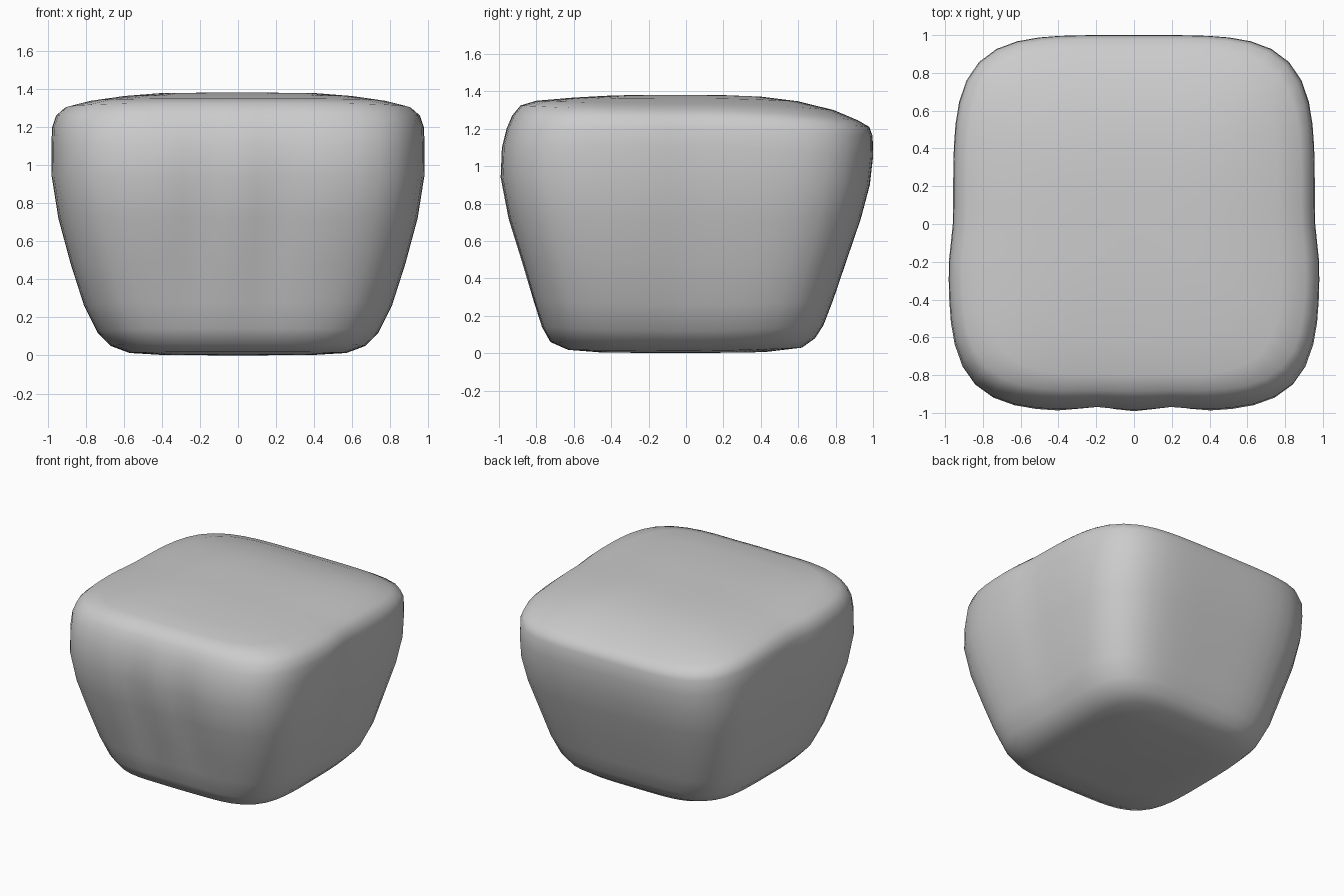
import bpy, bmesh, math

if "Cube" in bpy.data.objects:
    bpy.data.objects.remove(bpy.data.objects["Cube"])

# Horizontal rings, bottom to top: half width, front y, back y, z at sides, front, back
RINGS = [
    (.40, -.45, .42, .003, .004, .006), (.57, -.63, .62, .013, .018, .03),
    (.67, -.725, .69, .05, .06, .08), (.74, -.77, .735, .12, .14, .15),
    (.81, -.815, .785, .26, .28, .28), (.88, -.875, .86, .48, .48, .50),
    (.945, -.95, .935, .72, .72, .72), (.98, -.992, .983, .94, .94, .90),
    (.982, -.985, 1.0, 1.10, 1.10, 1.05), (.978, -.96, .998, 1.20, 1.20, 1.16),
    (.957, -.93, .98, 1.26, 1.27, 1.21), (.91, -.885, .92, 1.30, 1.325, 1.245),
    (.78, -.80, .79, 1.335, 1.35, 1.30), (.60, -.60, .60, 1.363, 1.367, 1.347),
    (.40, -.40, .40, 1.38, 1.378, 1.372), (.20, -.20, .20, 1.38, 1.382, 1.38),
]
SIDES, POWER = 64, 4.5


def bell(v, centre, width):
    return math.exp(-((v - centre) / width) ** 2)


def ring_point(ring, k):
    hx, yf, yb, zs, zf, zb = ring
    a = 2 * math.pi * k / SIDES
    c, s = math.cos(a), math.sin(a)
    r = (abs(c) ** POWER + abs(s) ** POWER) ** (-1 / POWER)
    u, v = r * c, r * s
    x = hx * u
    y = v * (yb if v > 0 else -yf)
    z = zs + ((zb if v > 0 else zf) - zs) * v * v
    # Slightly narrower rear half
    t = min(1, max(0, (y + .25) / .3))
    x *= 1 - .025 * t * t * (3 - 2 * t) * min(1, z / .5)
    # Shallow hollows either side of a soft central ridge on the front
    if v < -.7:
        y += .035 * bell(abs(x), .2, .11) * bell(z, .75, .4)
    return x, y, z


# Rounded tapered stone block
bm = bmesh.new()
loops = [[bm.verts.new(ring_point(r, k)) for k in range(SIDES)] for r in RINGS]
for lo, hi in zip(loops, loops[1:]):
    for k in range(SIDES):
        j = (k + 1) % SIDES
        bm.faces.new((lo[k], lo[j], hi[j], hi[k]))
base = bm.verts.new((0, 0, 0))
crown = bm.verts.new((0, 0, 1.38))
for k in range(SIDES):
    j = (k + 1) % SIDES
    bm.faces.new((base, loops[0][j], loops[0][k]))
    bm.faces.new((crown, loops[-1][k], loops[-1][j]))
bmesh.ops.recalc_face_normals(bm, faces=bm.faces)
for f in bm.faces:
    f.smooth = True
mesh = bpy.data.meshes.new("stone_block")
bm.to_mesh(mesh)
bm.free()
block = bpy.data.objects.new("stone_block", mesh)
bpy.context.collection.objects.link(block)
